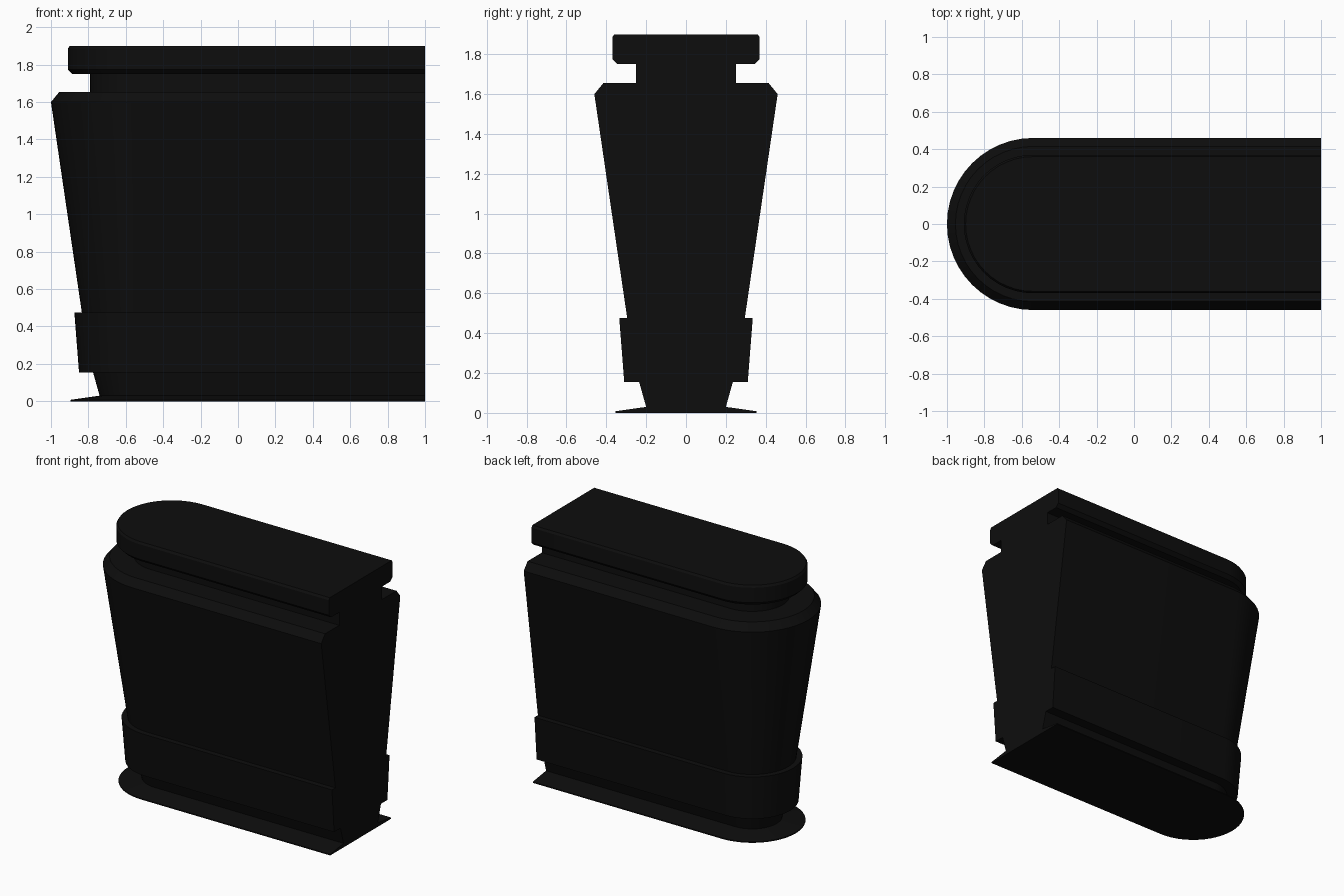
import bpy, bmesh, math

if "Cube" in bpy.data.objects:
    bpy.data.objects.remove(bpy.data.objects["Cube"])

black = bpy.data.materials.new("soft black")
black.diffuse_color = (0.004, 0.004, 0.004, 1)
black.use_nodes = True
black.node_tree.nodes["Principled BSDF"].inputs["Base Color"].default_value = black.diffuse_color

ARC_X, END_X, SEG = -0.54, 1.0, 24

# (half width, height) from the ground to the top
PROFILE = [
    (0.355, 0.0), (0.355, 0.008), (0.20, 0.03),       # flared base flange
    (0.235, 0.155), (0.31, 0.155),                    # foot
    (0.335, 0.475), (0.295, 0.475),                   # lower band
    (0.46, 1.60), (0.415, 1.655), (0.25, 1.655),      # tapered body
    (0.25, 1.75), (0.345, 1.75),                      # neck groove
    (0.37, 1.775), (0.37, 1.885), (0.36, 1.90),       # cap slab
]


def outline(bm, r, z):
    """Plan shape: square at +x, half round at -x."""
    pts = [(END_X, r)]
    for i in range(SEG + 1):
        a = math.pi / 2 + math.pi * i / SEG
        pts.append((ARC_X + r * math.cos(a), r * math.sin(a)))
    pts.append((END_X, -r))
    return [bm.verts.new((x, y, z)) for x, y in pts]


# Loft the moulded pier through the profile
bm = bmesh.new()
rings = [outline(bm, r, z) for r, z in PROFILE]
n = len(rings[0])
for k in range(len(rings) - 1):
    lo, hi = rings[k], rings[k + 1]
    for i in range(n):
        j = (i + 1) % n
        # flat ledges have no height on the square end
        if i == n - 1 and PROFILE[k][1] == PROFILE[k + 1][1]:
            continue
        bm.faces.new((lo[i], lo[j], hi[j], hi[i]))
bm.faces.new(rings[0][::-1])
bm.faces.new(rings[-1])

mesh = bpy.data.meshes.new("moulded_pier")
bm.to_mesh(mesh)
bm.free()
mesh.materials.append(black)
pier = bpy.data.objects.new("moulded_pier", mesh)
bpy.context.collection.objects.link(pier)
bpy.context.view_layer.objects.active = pier
pier.select_set(True)
bpy.ops.object.shade_smooth_by_angle(angle=math.radians(25))
